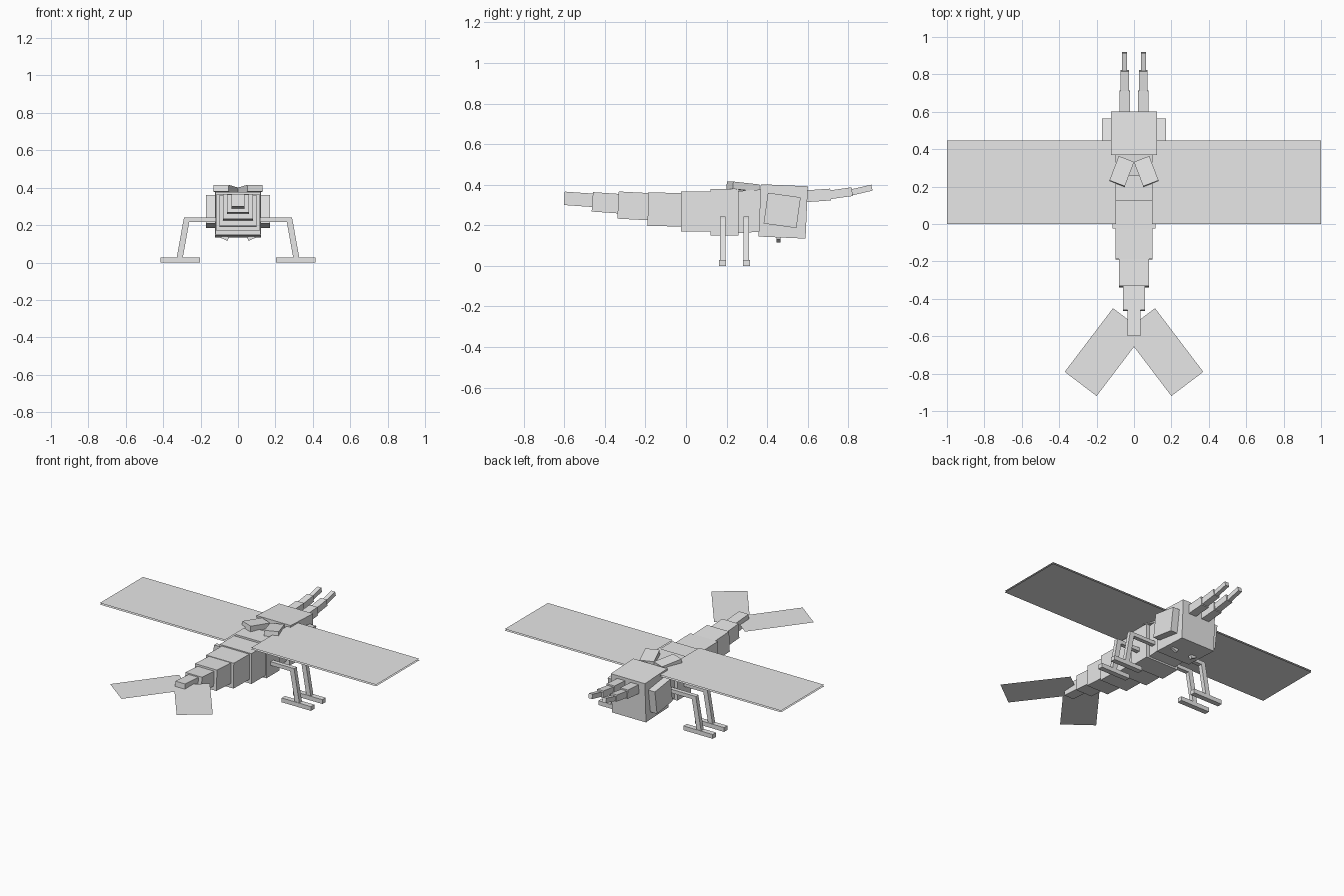
import bpy
import bmesh
from math import radians
from mathutils import Matrix, Vector

cube = bpy.data.objects.get("Cube")
if cube:
    bpy.data.objects.remove(cube)

grey = bpy.data.materials.new("plain_grey")
grey.use_nodes = True
grey.diffuse_color = (0.8, 0.8, 0.8, 1)
grey.node_tree.nodes["Principled BSDF"].inputs["Base Color"].default_value = (0.8, 0.8, 0.8, 1)


def finish(name, bm, center, rot):
    mesh = bpy.data.meshes.new(name)
    bm.to_mesh(mesh)
    bm.free()
    mesh.materials.append(grey)
    obj = bpy.data.objects.new(name, mesh)
    obj.location = center
    obj.rotation_euler = [radians(a) for a in rot]
    bpy.context.collection.objects.link(obj)
    return obj


def box(name, center, size, rot=(0, 0, 0)):
    bm = bmesh.new()
    bmesh.ops.create_cube(bm, size=1)
    bmesh.ops.scale(bm, vec=size, verts=bm.verts)
    return finish(name, bm, center, rot)


def sheet(name, center, width, length, gap, turn=0):
    """Open-sided pair of flat panels, one facing up and one facing down."""
    bm = bmesh.new()
    for side in (1, -1):
        place = Matrix.Translation((0, 0, side * gap / 2))
        if side < 0:
            place = place @ Matrix.Rotation(radians(180), 4, 'X')
        bmesh.ops.create_grid(bm, x_segments=1, y_segments=1, size=0.5, matrix=place)
    bmesh.ops.scale(bm, vec=(width, length, 1), verts=bm.verts)
    return finish(name, bm, center, (0, 0, turn))


def span(name, half_width, y0, y1, z0, z1, tilt=0, x=0):
    box(name, (x, (y0 + y1) / 2, (z0 + z1) / 2),
        (half_width * 2, y1 - y0, z1 - z0), (tilt, 0, 0))


# Tapering body, from the tail tip to the neck
segments = [
    ("tail_tip", 0.035, -0.60, -0.44, 0.294, 0.36, -4),
    ("tail_third", 0.06, -0.462, -0.31, 0.262, 0.358, -4),
    ("tail_second", 0.08, -0.335, -0.17, 0.228, 0.362, -3),
    ("tail_base", 0.10, -0.188, -0.01, 0.195, 0.36, -1),
    ("abdomen", 0.115, -0.025, 0.13, 0.168, 0.366, 0),
    ("thorax", 0.12, 0.122, 0.26, 0.15, 0.378, 0),
    ("neck", 0.10, 0.25, 0.38, 0.165, 0.372, 4),
]
for seg in segments:
    span(*seg)

# Head
box("head", (0, 0.479, 0.268), (0.246, 0.232, 0.258), (-2.5, 0, 0))

for side, label in ((1, "left"), (-1, "right")):
    # Eyes on the head sides
    box(label + "_eye", (side * 0.137, 0.474, 0.273), (0.068, 0.163, 0.153), (-8, 0, 0))

    # Stepped horns
    span(label + "_horn_base", 0.028, 0.59, 0.713, 0.318, 0.376, 4, side * 0.049)
    span(label + "_horn_middle", 0.022, 0.705, 0.82, 0.336, 0.379, 8, side * 0.049)
    span(label + "_horn_tip", 0.0135, 0.81, 0.918, 0.358, 0.388, 13, side * 0.050)

    # Little mouth parts under the head
    box(label + "_mandible", (side * 0.07, 0.456, 0.134), (0.04, 0.02, 0.022), (0, side * -25, 0))

    # Angled plates on the back
    box(label + "_back_plate", (side * 0.066, 0.281, 0.390), (0.088, 0.14, 0.036),
        (-6, 0, side * 21))

    # Wings
    sheet(label + "_wing", (side * 0.5475, 0.223, 0.385), 0.905, 0.446, 0.01)

    # Tail fins
    sheet(label + "_tail_fin", (side * 0.156, -0.685, 0.33 + side * 0.001),
          0.214, 0.427, 0.002, side * 37.2)

    # Legs: thigh, shin and foot
    hip = Vector((side * 0.275, 0, 0.23))
    ankle = Vector((side * 0.313, 0, 0.015))
    middle = (hip + ankle) / 2
    for pair, y in (("rear", 0.18), ("front", 0.298)):
        prefix = label + "_" + pair
        box(prefix + "_thigh", (side * 0.19, y, 0.23), (0.2, 0.027, 0.024))
        box(prefix + "_shin", (middle.x, y, middle.z),
            (0.032, 0.027, (hip - ankle).length), (0, side * -10.2, 0))
        box(prefix + "_foot", (side * 0.308, y, 0.014), (0.212, 0.034, 0.028))
